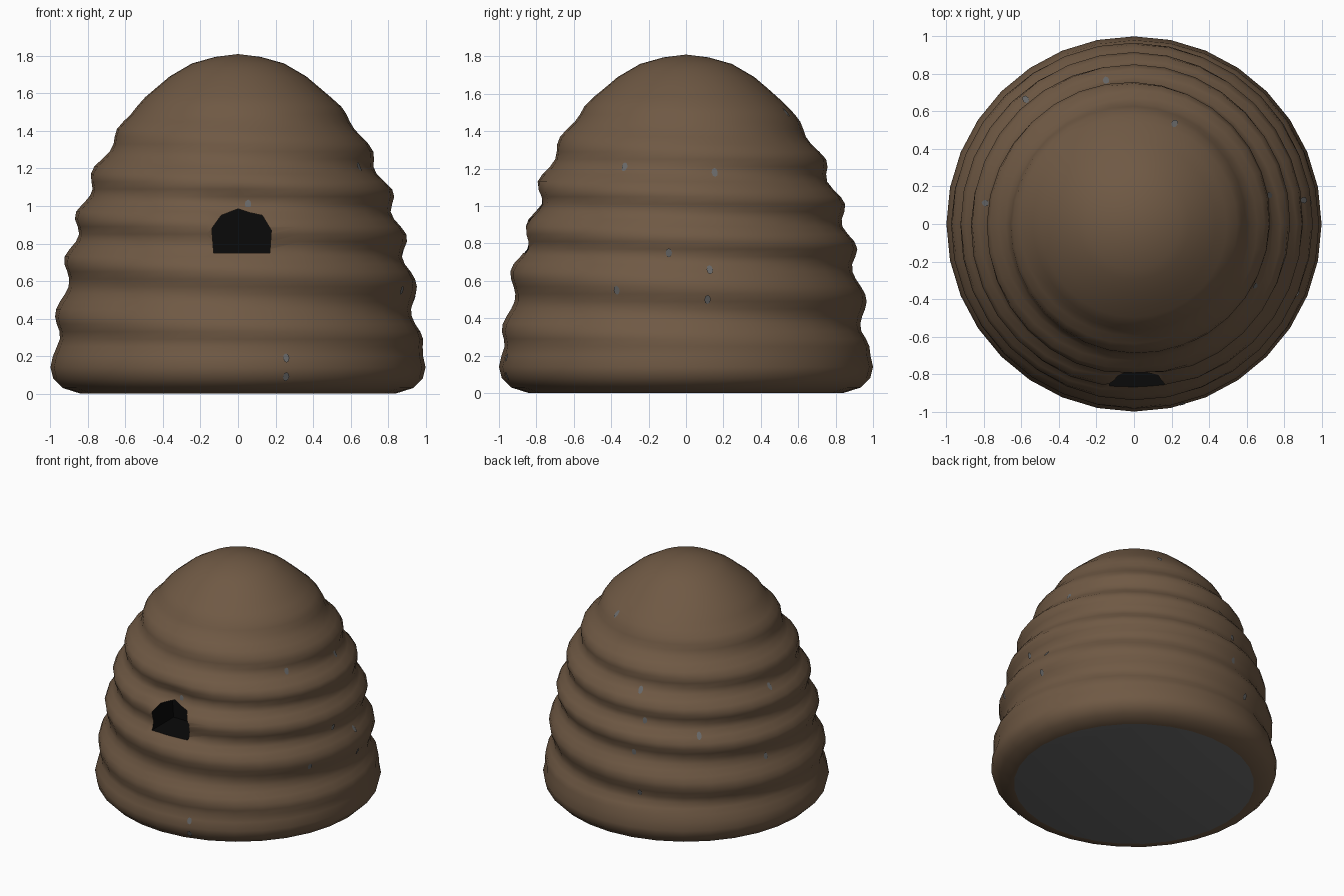
import bpy, bmesh, math

if "Cube" in bpy.data.objects:
    bpy.data.objects.remove(bpy.data.objects["Cube"])

COLS = 32
# height, mean radius of the hive wall
PROFILE = [(0.0, .84), (.03, .935), (.08, .985), (.14, 1.0), (.25, .975), (.35, .958), (.5, .94),
           (.65, .915), (.8, .885), (.95, .845), (1.1, .795), (1.25, .725), (1.4, .64),
           (1.55, .53), (1.69, .365), (1.76, .245), (1.795, .12), (1.81, .0)]
# heights of the coil at the front, one entry per turn
TURNS = [(0.05, 0), (.35, 1), (.66, 2), (.90, 3), (1.13, 4), (1.37, 5), (1.58, 6), (1.81, 7)]


def interp(table, x):
    for (x0, y0), (x1, y1) in zip(table, table[1:]):
        if x <= x1:
            return y0 + (y1 - y0) * (x - x0) / (x1 - x0)
    return table[-1][1]


def clamp(v):
    return max(0.0, min(1.0, v))


def radius(a, z):
    """Wall radius: rounded dome, spiral coil and a dent above the entrance."""
    turn = (-math.pi / 2 - a) / (2 * math.pi)      # rises front > left > back > right
    amp = .026 * clamp((z - .2) / .12) * clamp((1.62 - z) / .4)
    r = interp(PROFILE, z) + amp * math.cos(2 * math.pi * (interp(TURNS, max(z, .05)) - turn))
    x, y = r * math.cos(a), r * math.sin(a)
    if y < 0:
        r -= .05 * math.exp(-((x - .01) ** 2 + (z - .95) ** 2) / .025)
    return r


def point(a, z, off=0.0):
    r = radius(a, z) + off
    return (r * math.cos(a), r * math.sin(a), z)


def material(name, rgb):
    m = bpy.data.materials.new(name)
    m.diffuse_color = (*rgb, 1)
    m.use_nodes = True
    m.node_tree.nodes["Principled BSDF"].inputs["Base Color"].default_value = m.diffuse_color
    return m


def make_object(name, bm, mats):
    me = bpy.data.meshes.new(name)
    bmesh.ops.recalc_face_normals(bm, faces=bm.faces)
    bm.to_mesh(me)
    bm.free()
    ob = bpy.data.objects.new(name, me)
    bpy.context.collection.objects.link(ob)
    for m in mats:
        me.materials.append(m)
    return ob


brown = material("woven_brown", (.16, .10, .058))
black = material("entrance_black", (.003, .003, .003))
grey = material("base_grey", (.14, .14, .14))

# hive body: stacked rings, closed by a flat base and a crown point
heights = [0.0, .03, .08, .14, .2, .25] + [.29 + .04 * i for i in range(32)]
heights += [1.58, 1.63, 1.69, 1.73, 1.76, 1.795]
bm = bmesh.new()
rings = [[bm.verts.new(point(2 * math.pi * i / COLS, z)) for i in range(COLS)] for z in heights]
for lo, hi in zip(rings, rings[1:]):
    for i in range(COLS):
        j = (i + 1) % COLS
        bm.faces.new((lo[i], lo[j], hi[j], hi[i]))
crown = bm.verts.new((0, 0, 1.81))
for i in range(COLS):
    bm.faces.new((rings[-1][i], rings[-1][(i + 1) % COLS], crown))
bm.faces.new(rings[0][::-1])
hive = make_object("hive_body", bm, [brown, black, grey])

# entrance cutter: arched outline pushed into the front
ARCH = [(-.13, .75), (.17, .75), (.178, .87), (.13, .95), (.06, .965), (0, .985),
        (-.09, .95), (-.14, .88)]
bm = bmesh.new()
front = bm.faces.new([bm.verts.new((x, -1.2, z)) for x, z in ARCH])
ext = bmesh.ops.extrude_face_region(bm, geom=[front])
bmesh.ops.translate(bm, vec=(0, .6, 0),
                    verts=[v for v in ext["geom"] if isinstance(v, bmesh.types.BMVert)])
if not front.is_valid or len(bm.faces) < len(ARCH) + 2:
    bm.faces.new([v for v in bm.verts if v.co.y < -1.1])
cutter = make_object("entrance_cutter", bm, [])
cutter.hide_render = True

mod = hive.modifiers.new("entrance", 'BOOLEAN')
mod.operation = 'DIFFERENCE'
mod.solver = 'EXACT'
mod.object = cutter
bpy.context.view_layer.objects.active = hive
hive.select_set(True)
bpy.ops.object.modifier_apply(modifier="entrance")
bpy.data.objects.remove(cutter)

# black inside the entrance, grey underneath, brown elsewhere
for p in hive.data.polygons:
    c = p.center
    inside = c.y < -.5 and abs(c.x) < .2 and .74 < c.z < .99 and \
        math.hypot(c.x, c.y) < radius(math.atan2(c.y, c.x), c.z) - .025
    p.material_index = 2 if c.z < .005 else 1 if inside else 0
bpy.ops.object.shade_smooth_by_angle(angle=math.radians(50))

# small grey flecks: compass angle in degrees, height
FLECKS = [(68, 1.5), (101, 1.1), (105, .9), (101, .67), (105, .39), (131, .82), (163, .59),
          (172, 1.05), (-27, 1.21), (12, 1.18), (-6, .75), (8, .66), (-23, .55), (7, .5),
          (-75, .19), (-75, .09), (-86, 1.01)]
bm = bmesh.new()
for deg, z in FLECKS:
    a = math.radians(deg)
    w = .017 / radius(a, z)
    bm.faces.new([bm.verts.new(point(a + w * math.cos(t * math.pi / 4),
                                     z + .024 * math.sin(t * math.pi / 4), .005))
                  for t in range(8)])
make_object("grey_flecks", bm, [grey])
for p in bpy.data.objects["grey_flecks"].data.polygons:
    if p.normal.dot(p.center) < 0:
        p.flip()
